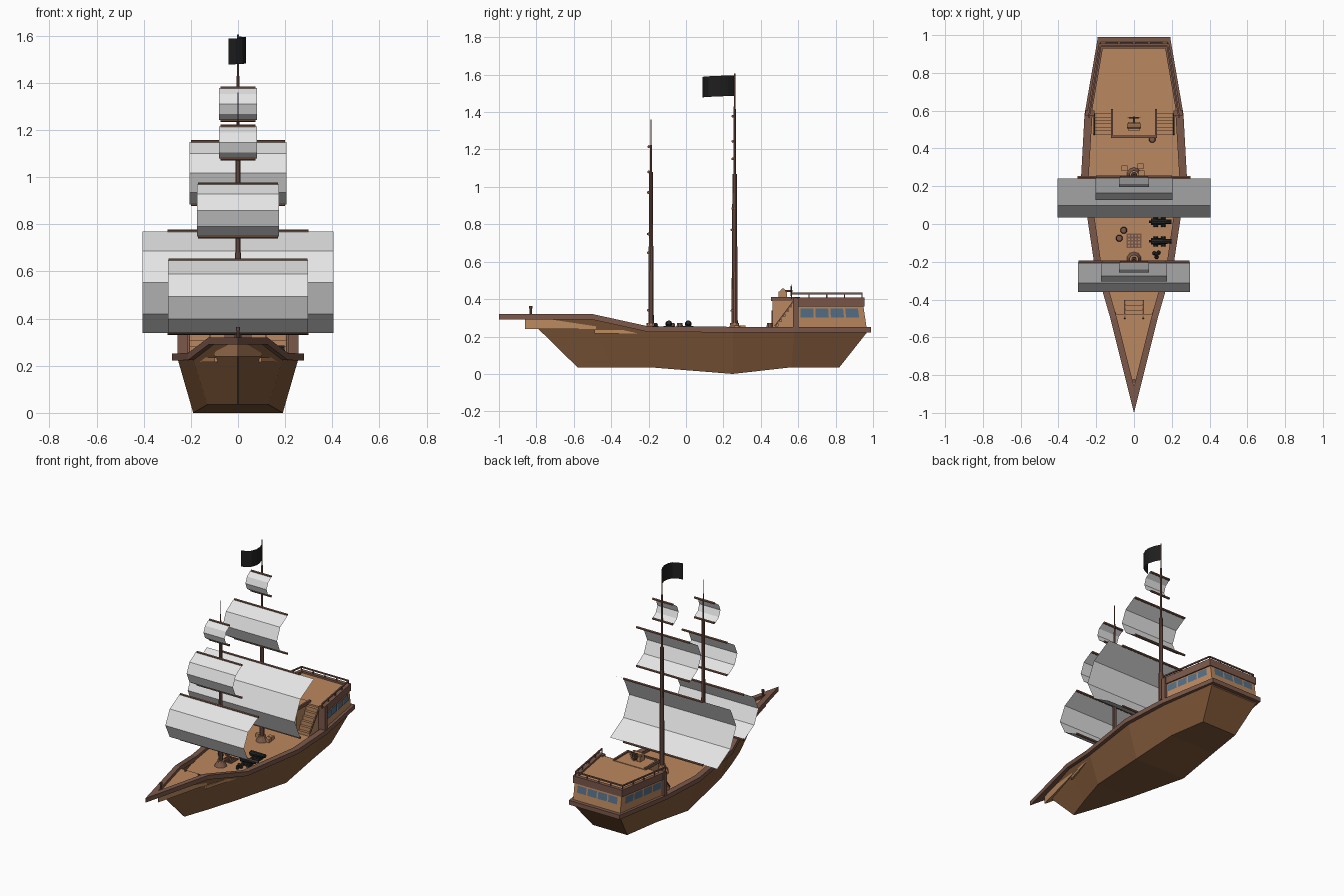
import bpy, bmesh, math
from mathutils import Vector

cube = bpy.data.objects.get("Cube")
if cube:
    bpy.data.objects.remove(cube)


def material(name, rgb):
    m = bpy.data.materials.new(name)
    m.use_nodes = True
    m.diffuse_color = (*rgb, 1)
    m.node_tree.nodes["Principled BSDF"].inputs["Base Color"].default_value = (*rgb, 1)
    return m


HULL = material("hull brown", (0.22, 0.1, 0.042))
TRIM = material("trim brown", (0.2, 0.098, 0.068))
DECK = material("deck tan", (0.5, 0.25, 0.115))
SAIL = material("sail white", (0.78, 0.78, 0.78))
BLACK = material("flag black", (0.013, 0.013, 0.013))
IRON = material("iron black", (0.02, 0.022, 0.022))
GLASS = material("window blue", (0.09, 0.16, 0.24))


def finish(name, bm, mat, closed=True):
    bmesh.ops.remove_doubles(bm, verts=bm.verts, dist=0.0005)
    if closed:
        bmesh.ops.recalc_face_normals(bm, faces=bm.faces)
    me = bpy.data.meshes.new(name)
    bm.to_mesh(me)
    bm.free()
    me.materials.append(mat)
    ob = bpy.data.objects.new(name, me)
    bpy.context.collection.objects.link(ob)
    return ob


def loft(name, rings, mat, wrap=True, caps=True):
    bm = bmesh.new()
    rows = [[bm.verts.new(p) for p in r] for r in rings]
    n = len(rows[0])
    for a, b in zip(rows, rows[1:]):
        for i in range(n if wrap else n - 1):
            j = (i + 1) % n
            bm.faces.new((a[i], a[j], b[j], b[i]))
    if caps:
        bm.faces.new(rows[0])
        bm.faces.new(rows[-1])
    return finish(name, bm, mat, closed=wrap or caps)


def outline(half):
    # mirrors (y, half width) pairs into a closed plan outline
    return [(w, y) for y, w in half] + [(-w, y) for y, w in reversed(half)]


def slab(name, half, z0, z1, mat):
    return loft(name, [[(x, y, z) for x, y in outline(half)] for z in (z0, z1)], mat)


def box(name, x, y, z, mat):
    return slab_box(name, (x[0], y[0], z[0]), (x[1], y[1], z[1]), mat)


def slab_box(name, lo, hi, mat):
    plan = [(lo[0], lo[1]), (hi[0], lo[1]), (hi[0], hi[1]), (lo[0], hi[1])]
    return loft(name, [[(x, y, z) for x, y in plan] for z in (lo[2], hi[2])], mat)


def rod(name, a, b, r0, mat, r1=None, sides=8):
    a, b = Vector(a), Vector(b)
    q = (b - a).to_track_quat('Z', 'Y')
    rings = []
    for p, r in ((a, r0), (b, r0 if r1 is None else r1)):
        rings.append([p + q @ Vector((r * math.cos(t), r * math.sin(t), 0))
                      for t in (2 * math.pi * (i + 0.5) / sides for i in range(sides))])
    return loft(name, rings, mat)


# Hull: top y, half width, z, then bottom y, half width, z
stations = [(-.84, .002, .29, -.58, .002, .035), (-.5, .105, .295, -.4, .065, .035),
            (-.2, .19, .228, -.19, .13, .035), (.25, .255, .225, .25, .19, 0),
            (.58, .238, .225, .56, .17, .035), (.97, .18, .225, .82, .13, .035)]
loft("hull", [[(tw, ty, tz), (bw, by, bz), (-bw, by, bz), (-tw, ty, tz)]
              for ty, tw, tz, by, bw, bz in stations], HULL, wrap=False)

# Gunwale: outer y, outer x, inner y, inner x, base z
gunwale = [(-1, 0, -.86, 0, .29), (-.5, .125, -.5, .09, .29), (-.2, .212, -.2, .175, .224),
           (.25, .28, .25, .24, .222), (.58, .262, .58, .22, .222), (.985, .192, .95, .15, .222)]
for side, s in (("left", 1), ("right", -1)):
    loft(side + "_gunwale", [[(s * xo, yo, z), (s * xo, yo, z + .03), (s * xi, yi, z + .03), (s * xi, yi, z)]
                             for yo, xo, yi, xi, z in gunwale], TRIM)
box("stern_gunwale", (-.192, .192), (.95, .99), (.222, .252), TRIM)

# Decks
slab("main_deck", [(-.49, .1), (-.2, .182), (.25, .248), (.58, .23), (.965, .165)], .215, .234, DECK)
slab("fore_deck", [(-.86, .002), (-.48, .1)], .24, .3, DECK)
for i in range(3):
    y = -.48 + i * .025
    box("fore_step", (-.045, .045), (y, y + .025), (.23, .285 - i * .016), DECK)
for s in (1, -1):
    rod("fore_step_rail", (s * .05, -.5, .305), (s * .05, -.405, .245), .006, TRIM, sides=4)
rod("bow_post", (0, -.83, .3), (0, -.83, .36), .007, TRIM)
rod("bow_post_cap", (0, -.83, .35), (0, -.83, .364), .01, TRIM)

# Stern cabin, with windows set on its sides and back
low, high = [(.58, .242), (.968, .178)], [(.58, .242), (.945, .178)]
loft("cabin", [[(x, y, .23) for x, y in outline(low)], [(x, y, .385) for x, y in outline(high)]], DECK)


def windows(name, a, b, count, margin):
    # a and b are (bottom, top) corner pairs at both ends of a wall
    bm = bmesh.new()
    (a0, a1), (b0, b1) = [[Vector(p) for p in pair] for pair in (a, b)]
    out = (b0 - a0).cross(a1 - a0).normalized() * .004
    step = (1 - 2 * margin) / count
    for i in range(count):
        u0, u1 = margin + step * (i + .07), margin + step * (i + .93)
        bm.faces.new([bm.verts.new(a0.lerp(b0, u).lerp(a1.lerp(b1, u), v) + out)
                      for u, v in ((u0, .47), (u1, .47), (u1, .77), (u0, .77))])
    finish(name, bm, GLASS, closed=False)


def corner(x, i):
    return ((x * low[i][1], low[i][0], .23), (x * high[i][1], high[i][0], .385))


windows("left_windows", corner(1, 0), corner(1, 1), 4, .07)
windows("back_windows", corner(1, 1), corner(-1, 1), 4, .06)
windows("right_windows", corner(-1, 1), corner(-1, 0), 4, .07)

# Cabin roof: trim band, deck and thin railing
slab("cabin_roof", [(.585, .235), (.94, .172)], .37, .396, DECK)
path = [(.25, .58), (.186, .955), (-.186, .955), (-.25, .58)]
inner = [(.225, .58), (.165, .93), (-.165, .93), (-.225, .58)]
loft("roof_band", [[(*o, .36), (*o, .408), (*i, .408), (*i, .36)] for o, i in zip(path, inner)], TRIM)
rail = [Vector((x * .955, y - .015, .43)) for x, y in path]
for a, b in zip(rail, rail[1:]):
    rod("roof_rail", a, b, .006, TRIM, sides=4)
    for k in range(5):
        p = a.lerp(b, k / 4)
        rod("roof_rail_post", (p.x, p.y, .4), p, .004, TRIM, sides=4)
for s in (1, -1):
    x = sorted((s * .208, s * .256))
    box("cabin_corner_post", x, (.572, .602), (.23, .405), TRIM)

# Helm platform with stairs on both sides
box("helm_platform", (-.118, .118), (.462, .61), (.23, .4), DECK)
box("platform_front_trim", (-.122, .122), (.455, .468), (.39, .41), TRIM)
box("platform_door", (-.06, .06), (.456, .464), (.234, .34), TRIM)
for s in (1, -1):
    box("platform_side_trim", sorted((s * .11, s * .123)), (.455, .61), (.39, .41), TRIM)
    for i in range(6):
        y = .475 + i * .018
        box("stair", sorted((s * .12, s * .208)), (y, .585), (.23, .255 + i * .026), DECK)
    rod("stair_edge", (s * .21, .475, .255), (s * .21, .58, .395), .005, TRIM, sides=4)

# Steering wheel and its stand
box("wheel_stand", (-.032, .032), (.495, .54), (.4, .44), DECK)
rod("wheel_stand_top", (-.036, .518, .443), (.036, .518, .443), .014, DECK)
rod("wheel_axle", (0, .53, .443), (0, .57, .443), .006, TRIM)
bpy.ops.mesh.primitive_torus_add(major_radius=.024, minor_radius=.004, major_segments=12,
                                 minor_segments=4, location=(0, .562, .443), rotation=(math.pi / 2, 0, 0))
bpy.context.object.name = "steering_wheel"
bpy.context.object.data.materials.append(TRIM)
for k in range(4):
    d = Vector((math.cos(k * math.pi / 4), 0, math.sin(k * math.pi / 4))) * .034
    c = Vector((0, .562, .443))
    rod("wheel_spoke", c - d, c + d, .0025, TRIM, sides=4)


# Masts, yards and billowing sails
def mast(name, y, parts):
    for z0, z1, r in parts:
        rod(name, (0, y, z0), (0, y, z1), r, TRIM, r * .85, sides=10)
    rod(name + "_foot", (0, y, .23), (0, y, .262), .042, TRIM, .022, sides=10)
    rod(name + "_collar", (0, y, .262), (0, y, .272), .024, DECK, sides=10)


def sail(name, y, z0, z1, half, depth, yard):
    h = z1 - z0
    profile = [(0, 1), (.7, .81), (1, .5), (.7, .19), (0, 0)]
    loft(name, [[(x, y - depth * d, z0 + h * t) for d, t in profile] for x in (half, 0, -half)],
         SAIL, wrap=False, caps=False)
    for z in (z0, z1):
        rod(name + "_yard", (-yard, y + .004, z), (yard, y + .004, z), .008, TRIM, sides=6)


mast("main_mast", .26, [(.23, .68, .017), (.66, 1.07, .014), (1.05, 1.43, .007), (1.4, 1.605, .004)])
mast("fore_mast", -.187, [(.23, .68, .015), (.66, 1.08, .012), (1.06, 1.225, .006), (1.2, 1.36, .003)])
sail("main_course", .242, .338, .77, .405, .207, .3)
sail("main_topsail", .245, .885, 1.15, .205, .117, .2)
sail("main_upper_sail", .247, 1.243, 1.378, .08, .052, .075)
sail("fore_course", -.205, .34, .648, .297, .155, .295)
sail("fore_topsail", -.205, .748, .97, .175, .1, .17)
sail("fore_upper_sail", -.203, 1.08, 1.215, .08, .055, .075)

# Waving flag
wave = [(0, .262), (.022, .225), (.035, .185), (.034, .15), (.02, .117), (-.008, .098), (-.04, .088)]
loft("flag", [[(x, y, 1.487 - k * .0015), (x, y, 1.597 - k * .0015)] for k, (x, y) in enumerate(wave)],
     BLACK, wrap=False, caps=False)

# Cannons on the left side
for y in (.012, -.092):
    rod("cannon_barrel", (.09, y, .268), (.198, y, .274), .018, IRON, .012, sides=10)
    rod("cannon_knob", (.08, y, .268), (.092, y, .268), .007, IRON)
    box("cannon_carriage", (.105, .165), (y - .018, y + .018), (.238, .26), IRON)
    for x in (.115, .155):
        rod("cannon_wheels", (x, y - .027, .246), (x, y + .027, .246), .012, IRON)
for x, y, z in ((.108, -.155, .245), (.13, -.152, .245), (.12, -.175, .245), (.12, -.161, .262)):
    bpy.ops.mesh.primitive_ico_sphere_add(subdivisions=2, radius=.011, location=(x, y, z))
    bpy.context.object.name = "cannon_ball"
    bpy.context.object.data.materials.append(IRON)

# Hatch grating, barrels and crates on the deck
for i in range(5):
    t = -.035 + i * .0175
    box("hatch_slat", (t - .004, t + .004), (-.128, -.05), (.232, .24), TRIM)
    box("hatch_bar", (-.039, .039), (-.089 + t - .004, -.089 + t + .004), (.232, .239), TRIM)
for x, y in ((-.055, -.033), (-.078, -.075), (.096, .448)):
    rod("barrel_lower", (x, y, .232), (x, y, .252), .015, TRIM, .019)
    rod("barrel_upper", (x, y, .252), (x, y, .272), .019, TRIM, .015)
for x, y in ((.035, .305), (-.05, .295), (.04, .27)):
    box("crate", (x - .016, x + .016), (y - .014, y + .014), (.232, .258), DECK)
